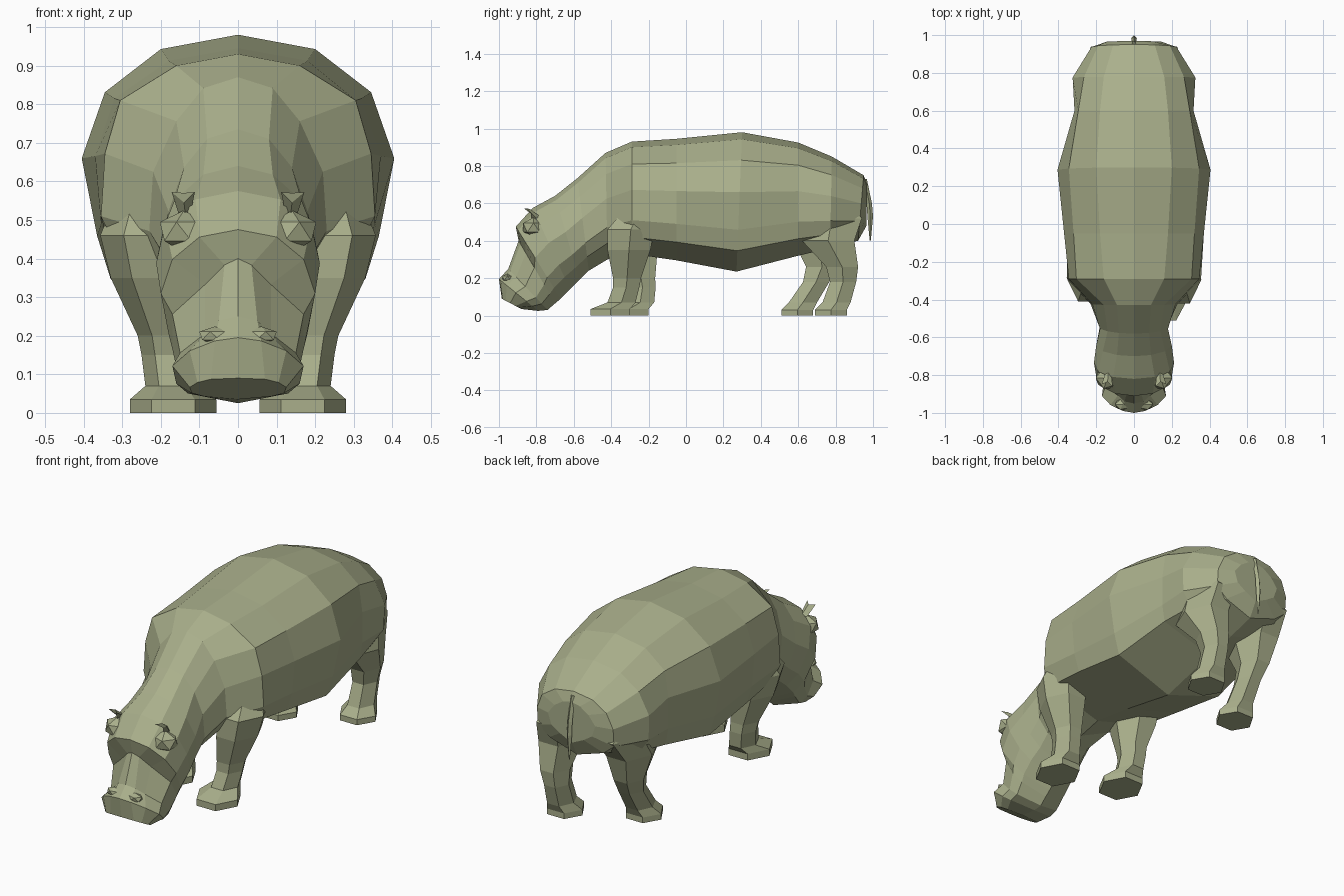
import bpy, bmesh
from mathutils import Vector

hide = bpy.data.materials.new("grey green hide")
hide.diffuse_color = (0.40, 0.43, 0.26, 1)


def make(name, bm):
    bmesh.ops.recalc_face_normals(bm, faces=bm.faces)
    me = bpy.data.meshes.new(name)
    bm.to_mesh(me)
    bm.free()
    me.materials.append(hide)
    ob = bpy.data.objects.new(name, me)
    bpy.context.collection.objects.link(ob)
    return ob


def loft(name, rings):
    """Skin equal-length closed rings and cap both ends."""
    bm = bmesh.new()
    vs = [[bm.verts.new(p) for p in r] for r in rings]
    n = len(vs[0])
    for a, b in zip(vs, vs[1:]):
        for i in range(n):
            j = (i + 1) % n
            bm.faces.new((a[i], a[j], b[j], b[i]))
    bm.faces.new(vs[0])
    bm.faces.new(vs[-1])
    return make(name, bm)


def mirror(ob):
    ob.modifiers.new("mirror", 'MIRROR')


FRACTIONS = (0.05, 0.2, 0.43, 0.7, 0.85)


def section(top, bottom, widths):
    """Symmetric ring between a top and a bottom point (y, z)."""
    t, b = Vector((0, *top)), Vector((0, *bottom))
    right = [t.lerp(b, f) + Vector((w, 0, 0)) for f, w in zip(FRACTIONS, widths)]
    left = [Vector((-p.x, p.y, p.z)) for p in reversed(right)]
    return [t] + right + [b] + left


# Barrel body and neck, rump to nape
BODY = (
    ((0.968, 0.70), (0.965, 0.48), (0.05, 0.10, 0.14, 0.12, 0.07)),
    ((0.95, 0.75), (0.92, 0.40), (0.11, 0.19, 0.225, 0.225, 0.16)),
    ((0.78, 0.85), (0.77, 0.36), (0.16, 0.265, 0.325, 0.32, 0.27)),
    ((0.60, 0.925), (0.60, 0.32), (0.18, 0.295, 0.315, 0.315, 0.30)),
    ((0.30, 0.98), (0.27, 0.235), (0.20, 0.345, 0.405, 0.365, 0.33)),
    ((-0.05, 0.945), (-0.05, 0.295), (0.18, 0.32, 0.37, 0.355, 0.325)),
    ((-0.29, 0.93), (-0.29, 0.33), (0.16, 0.305, 0.345, 0.355, 0.31)),
    ((-0.43, 0.87), (-0.42, 0.30), (0.09, 0.16, 0.22, 0.23, 0.18)),
    ((-0.58, 0.735), (-0.52, 0.24), (0.08, 0.14, 0.18, 0.18, 0.13)),
)

# Head with brow, hollow-sided bridge and blunt muzzle
HEAD = (
    ((-0.70, 0.64), (-0.57, 0.19), (0.09, 0.165, 0.20, 0.18, 0.13)),
    ((-0.82, 0.575), (-0.62, 0.14), (0.11, 0.19, 0.212, 0.19, 0.14)),
    ((-0.91, 0.475), (-0.67, 0.09), (0.10, 0.17, 0.20, 0.18, 0.14)),
    ((-0.895, 0.40), (-0.70, 0.065), (0.035, 0.085, 0.17, 0.17, 0.135)),
    ((-0.95, 0.25), (-0.74, 0.03), (0.05, 0.085, 0.15, 0.155, 0.13)),
    ((-1.0, 0.195), (-0.79, 0.025), (0.06, 0.125, 0.17, 0.16, 0.13)),
    ((-0.985, 0.09), (-0.88, 0.035), (0.07, 0.105, 0.125, 0.12, 0.09)),
)
loft("body_and_head", [section(*s) for s in BODY + HEAD])


def lump(name, loc, size):
    """Faceted bump, mirrored to both sides."""
    bm = bmesh.new()
    bmesh.ops.create_icosphere(bm, subdivisions=1, radius=1)
    bmesh.ops.scale(bm, vec=size, verts=bm.verts)
    bmesh.ops.translate(bm, vec=loc, verts=bm.verts)
    mirror(make(name, bm))


lump("brow", (0.14, -0.815, 0.47), (0.07, 0.065, 0.055))
lump("nostril", (0.06, -0.955, 0.20), (0.045, 0.032, 0.024))

# Small ears: four-sided blades leaning forward and out
bm = bmesh.new()
base = [bm.verts.new(p) for p in ((0.12, -0.80, 0.53), (0.135, -0.82, 0.50),
                                  (0.155, -0.80, 0.52), (0.135, -0.78, 0.53))]
rim = [bm.verts.new(p) for p in ((0.112, -0.865, 0.572), (0.14, -0.83, 0.545),
                                 (0.172, -0.85, 0.572), (0.14, -0.835, 0.57))]
for i in range(4):
    bm.faces.new((base[i], base[(i + 1) % 4], rim[(i + 1) % 4], rim[i]))
bm.faces.new(base)
bm.faces.new(rim)
mirror(make("ear", bm))


def leg(name, side, step, rows):
    """Hexagonal leg from (z, x centre, half width, front y, back y); step shifts the foot."""
    rings = []
    for z, xc, r, y0, y1 in rows:
        d = step * min(1, max(0, (0.50 - z) / 0.40))
        y0, y1 = y0 + d, y1 + d
        m = (y0 + y1) / 2
        rings.append([(side * (xc + k * r), y, z) for k, y in (
            (-0.5, y0), (0.5, y0), (1, m), (0.5, y1), (-0.5, y1), (-1, m))])
    loft(name, rings)


FRONT = ((0.60, 0.22, 0.08, -0.30, -0.16), (0.46, 0.235, 0.122, -0.42, -0.17),
         (0.35, 0.22, 0.11, -0.42, -0.19), (0.20, 0.185, 0.075, -0.39, -0.24),
         (0.15, 0.18, 0.07, -0.39, -0.25), (0.07, 0.17, 0.07, -0.42, -0.27),
         (0.035, 0.168, 0.112, -0.51, -0.30), (0, 0.168, 0.112, -0.51, -0.30))
REAR = ((0.62, 0.17, 0.09, 0.66, 0.86), (0.52, 0.17, 0.115, 0.62, 0.94),
        (0.40, 0.185, 0.115, 0.62, 0.90),
        (0.26, 0.18, 0.078, 0.75, 0.92), (0.18, 0.17, 0.065, 0.77, 0.91),
        (0.07, 0.17, 0.07, 0.73, 0.88), (0.03, 0.17, 0.10, 0.69, 0.86),
        (0, 0.17, 0.10, 0.69, 0.86))
leg("right_front_leg", 1, 0, FRONT)
leg("left_front_leg", -1, 0.10, FRONT)
leg("right_rear_leg", 1, 0, REAR)
leg("left_rear_leg", -1, -0.18, REAR)

# Thin hanging tail
loft("tail", [[(-w, y, z), (0, y - w, z), (w, y, z), (0, y + w, z)] for y, z, w in (
    (0.955, 0.73, 0.012), (0.98, 0.60, 0.014), (0.985, 0.53, 0.015), (0.985, 0.40, 0.003))])
